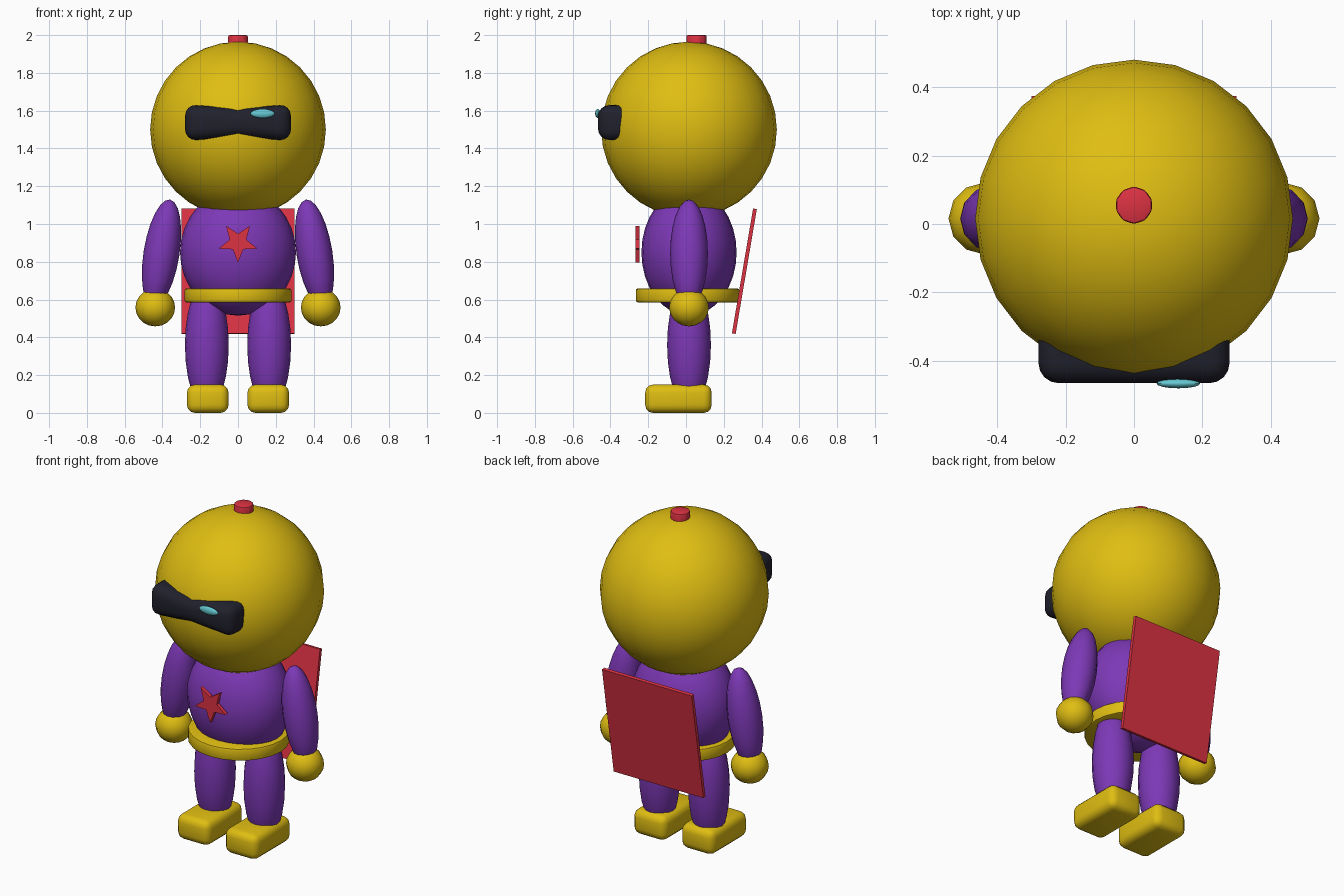
import bpy, bmesh, math
from mathutils import Matrix

if "Cube" in bpy.data.objects:
    bpy.data.objects.remove(bpy.data.objects["Cube"])

CY = 0.016  # shared depth centre of head and body


def material(name, rgb):
    m = bpy.data.materials.new(name)
    m.diffuse_color = (*rgb, 1)
    m.use_nodes = True
    m.node_tree.nodes["Principled BSDF"].inputs["Base Color"].default_value = m.diffuse_color
    return m


YELLOW = material("yellow", (0.74, 0.51, 0.006))
PURPLE = material("purple", (0.205, 0.04, 0.47))
RED = material("red", (0.72, 0.032, 0.055))
BLACK = material("visor black", (0.015, 0.015, 0.026))
TEAL = material("glint teal", (0.13, 0.58, 0.65))


def finish(name, bm, mat, bevel=0, segments=3, angle=40):
    """Turn a bmesh into a named object, with optional rounded edges."""
    bmesh.ops.recalc_face_normals(bm, faces=bm.faces)
    me = bpy.data.meshes.new(name)
    bm.to_mesh(me)
    bm.free()
    me.materials.append(mat)
    ob = bpy.data.objects.new(name, me)
    bpy.context.collection.objects.link(ob)
    bpy.ops.object.select_all(action='DESELECT')
    ob.select_set(True)
    bpy.context.view_layer.objects.active = ob
    if bevel:
        mod = ob.modifiers.new("rounding", 'BEVEL')
        mod.width = bevel
        mod.segments = segments
        mod.limit_method = 'ANGLE'
        mod.angle_limit = math.radians(35)
        bpy.ops.object.modifier_apply(modifier=mod.name)
    bpy.ops.object.shade_smooth_by_angle(angle=math.radians(angle))
    return ob


def placed(loc, size, tilt=0, axis='Y'):
    return (Matrix.Translation(loc) @ Matrix.Rotation(tilt, 4, axis)
            @ Matrix.Diagonal((*size, 1)))


def ellipsoid(name, loc, radii, mat, segs=16, rings=12, tilt=0):
    bm = bmesh.new()
    bmesh.ops.create_uvsphere(bm, u_segments=segs, v_segments=rings, radius=1,
                              matrix=placed(loc, radii, tilt))
    return finish(name, bm, mat)


def box(name, loc, size, mat, bevel=0, tilt=0):
    bm = bmesh.new()
    bmesh.ops.create_cube(bm, size=1, matrix=placed(loc, size, tilt, 'X'))
    return finish(name, bm, mat, bevel)


def disc(name, loc, size, mat, segs, bevel):
    bm = bmesh.new()
    bmesh.ops.create_cone(bm, cap_ends=True, segments=segs, radius1=1, radius2=1,
                          depth=1, matrix=placed(loc, size))
    return finish(name, bm, mat, bevel, 2)


# Head with top knob
ellipsoid("head", (0, CY, 1.5), (0.465, 0.465, 0.465), YELLOW, 24, 16)
disc("top_knob", (0, 0.055, 1.96), (0.055, 0.055, 0.08), RED, 10, 0.008)

# Visor: rounded bar pinched in the middle
bm = bmesh.new()
bmesh.ops.create_cube(bm, size=1)
bmesh.ops.subdivide_edges(
    bm, edges=[e for e in bm.edges if abs(e.verts[0].co.x - e.verts[1].co.x) > 0.5], cuts=1)
for v in bm.verts:
    half = 0.074 if abs(v.co.x) < 0.1 else 0.097
    v.co = (v.co.x * 0.56, -0.361 + v.co.y * 0.21, 1.537 + math.copysign(half, v.co.z))
finish("visor", bm, BLACK, 0.06, 4)
ellipsoid("visor_glint", (0.13, -0.467, 1.585), (0.064, 0.014, 0.024), TEAL, 16, 8)

# Torso and belt
ellipsoid("torso", (0, CY, 0.85), (0.307, 0.252, 0.335), PURPLE, 24, 16)
disc("belt", (0, 0.008, 0.622), (0.283, 0.274, 0.074), YELLOW, 24, 0.01)

# Chest star, one point down
bm = bmesh.new()
ring = []
for i in range(10):
    r = 0.108 if i % 2 == 0 else 0.046
    a = -math.pi / 2 + i * math.pi / 5
    ring.append(bm.verts.new((r * math.cos(a), -0.267, 0.903 + r * math.sin(a))))
front = bm.faces.new(ring)
ext = bmesh.ops.extrude_face_region(bm, geom=[front], use_keep_orig=True)
for g in ext["geom"]:
    if isinstance(g, bmesh.types.BMVert):
        g.co.y += 0.022
finish("chest_star", bm, RED, angle=20)

# Cape: a thin leaning board
box("cape", (0, 0.309, 0.75), (0.6, 0.02, 0.67), RED, tilt=-math.atan2(0.112, 0.66))

# Limbs on both sides
for side, s in (("left", 1), ("right", -1)):
    ellipsoid(side + "_arm", (s * 0.405, CY, 0.845), (0.095, 0.1, 0.288), PURPLE,
              12, 12, tilt=-s * math.radians(9))
    ellipsoid(side + "_hand", (s * 0.438, CY, 0.558), (0.105, 0.105, 0.1), YELLOW, 12, 10)
    ellipsoid(side + "_leg", (s * 0.165, CY, 0.36), (0.116, 0.116, 0.34), PURPLE, 16, 12)
    box(side + "_shoe", (s * 0.16, -0.04, 0.075), (0.22, 0.352, 0.15), YELLOW, 0.042)
